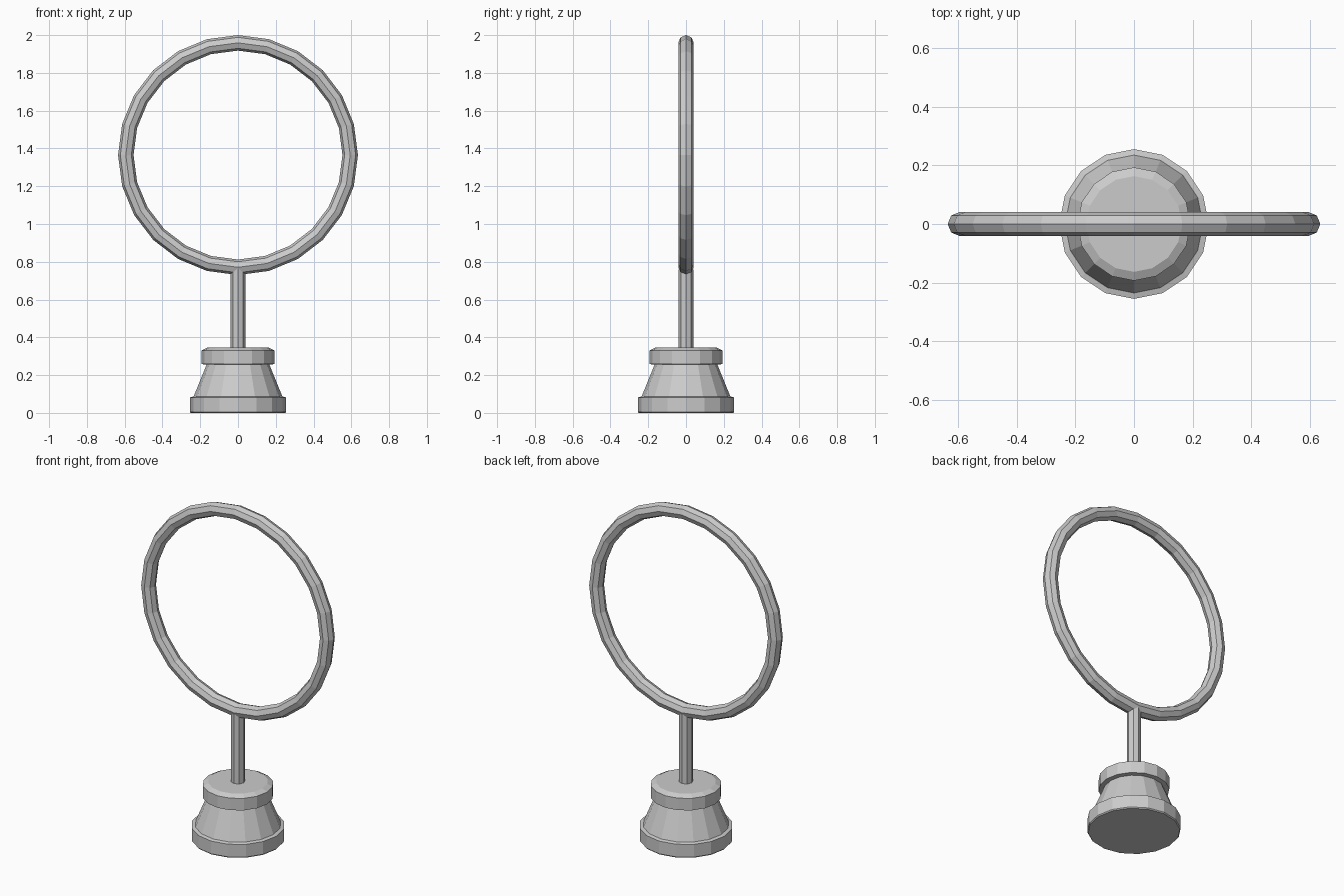
import bpy, bmesh
from math import cos, sin, pi

if "Cube" in bpy.data.objects:
    bpy.data.objects.remove(bpy.data.objects["Cube"])


def make_object(name, bm):
    bmesh.ops.recalc_face_normals(bm, faces=bm.faces)
    mesh = bpy.data.meshes.new(name)
    bm.to_mesh(mesh)
    bm.free()
    ob = bpy.data.objects.new(name, mesh)
    bpy.context.collection.objects.link(ob)
    return ob


def lathe(name, profile, sides):
    """Closed solid turned around z from (radius, height) points."""
    bm = bmesh.new()
    rings = [[bm.verts.new((r * cos(2 * pi * i / sides), r * sin(2 * pi * i / sides), z))
              for i in range(sides)] for r, z in profile]
    for a, b in zip(rings, rings[1:]):
        for i in range(sides):
            j = (i + 1) % sides
            bm.faces.new((a[i], a[j], b[j], b[i]))
    bm.faces.new(rings[0][::-1])
    bm.faces.new(rings[-1])
    return make_object(name, bm)


# turned base: foot flange, tapered body, collar with chamfered top
lathe("base", [(0.25, 0.0), (0.255, 0.006), (0.255, 0.082), (0.235, 0.087),
               (0.166, 0.256), (0.193, 0.258), (0.193, 0.33), (0.163, 0.345)], 16)

# thin stem reaching into the ring
lathe("stem", [(0.039, 0.335), (0.039, 0.76)], 8)

# upright ring facing front
bpy.ops.mesh.primitive_torus_add(major_segments=24, minor_segments=8,
                                 major_radius=0.594, minor_radius=0.041,
                                 location=(0, 0, 1.365), rotation=(pi / 2, 0, 0))
ring = bpy.context.object
ring.name = "ring"
for p in ring.data.polygons:
    p.use_smooth = False
